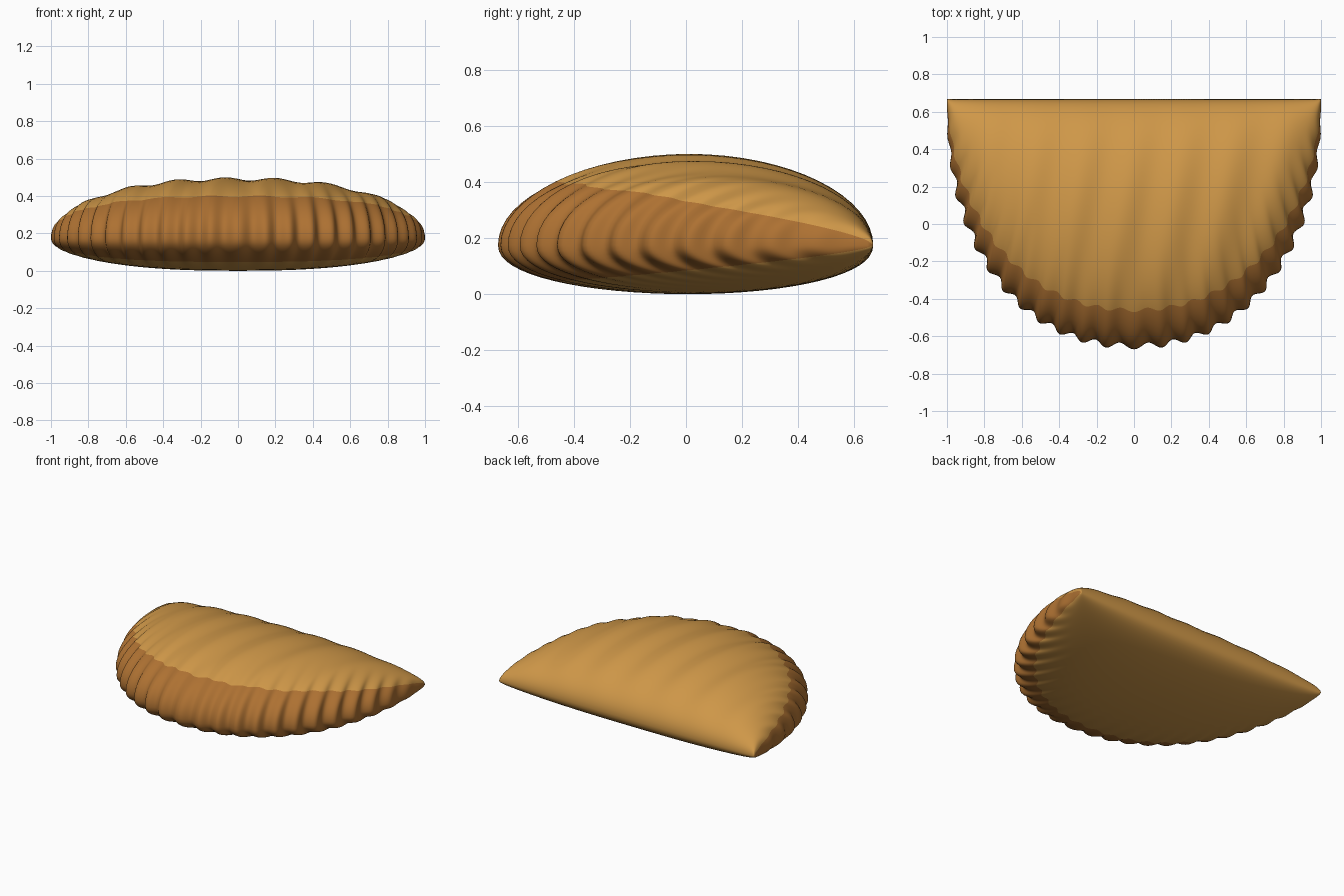
import bpy, bmesh, math

if "Cube" in bpy.data.objects:
    bpy.data.objects.remove(bpy.data.objects["Cube"])

N_ARC, N_RING, CRIMPS = 300, 64, 26
BACK, DEPTH, SEAM_Z = 0.667, 1.32, 0.175


def material(name, rgb):
    m = bpy.data.materials.new(name)
    m.diffuse_color = (*rgb, 1.0)
    m.use_nodes = True
    m.node_tree.nodes["Principled BSDF"].inputs["Base Color"].default_value = m.diffuse_color
    return m


def outline(phi):
    """Curved front edge of the folded half-round."""
    c, s = math.cos(phi), max(0.0, math.sin(phi))
    return (math.copysign(abs(c) ** 0.909, c), BACK - DEPTH * s ** 0.909)


def section(i):
    """Closed elliptical ring running from the front edge to the back fold."""
    phi = math.pi * i / N_ARC
    px, py = outline(phi)
    qx = 1 - 2 * i / N_ARC
    mx, my = (px + qx) / 2, (py + BACK) / 2
    swell = max(0.0, 1 - abs(mx) ** 2.5) ** 0.57
    # outward direction of the edge
    nx, ny = math.cos(phi) * 1.3, -math.sin(phi)
    ln = math.hypot(nx, ny)
    fade = min(1.0, 2.5 * math.sin(phi))
    crimp = 0.017 * fade * math.cos(2 * math.pi * CRIMPS * (phi / math.pi - 0.5))
    pts = []
    for j in range(N_RING):
        t = 2 * math.pi * j / N_RING
        c, s = math.cos(t), math.sin(t)
        k = crimp * max(0.0, -c) ** 1.3
        x = mx + (qx - px) / 2 * c + k * nx / ln
        y = my + (BACK - py) / 2 * c + k * ny / ln
        if s > 0:  # domed top with soft folds
            wave = 0.009 * math.cos(2 * math.pi * (x + 0.07 - 0.17 * y) / 0.265)
            z = SEAM_Z + swell * s * (0.316 + wave * s)
        else:      # shallow rounded underside
            z = SEAM_Z - 0.175 * swell * abs(s) ** 0.9
        pts.append((x, y, z))
    return pts


# pastry body: rings lofted from one tip to the other
bm = bmesh.new()
rings = [[bm.verts.new(p) for p in section(i)] for i in range(N_ARC + 1)]
for a, b in zip(rings, rings[1:]):
    for j in range(N_RING):
        k = (j + 1) % N_RING
        f = bm.faces.new((a[j], a[k], b[k], b[j]))
        f.smooth = True
        # browned crimp band along the curved front edge
        t = 2 * math.pi * (j + 0.5) / N_RING
        f.material_index = 1 if math.cos(t) < -0.71 else 0
bmesh.ops.remove_doubles(bm, verts=bm.verts, dist=1e-5)
bmesh.ops.recalc_face_normals(bm, faces=bm.faces)

mesh = bpy.data.meshes.new("filled_pastry")
bm.to_mesh(mesh)
bm.free()
mesh.materials.append(material("golden crust", (0.62, 0.31, 0.065)))
mesh.materials.append(material("browned crimp", (0.42, 0.165, 0.032)))
obj = bpy.data.objects.new("filled_pastry", mesh)
bpy.context.collection.objects.link(obj)
